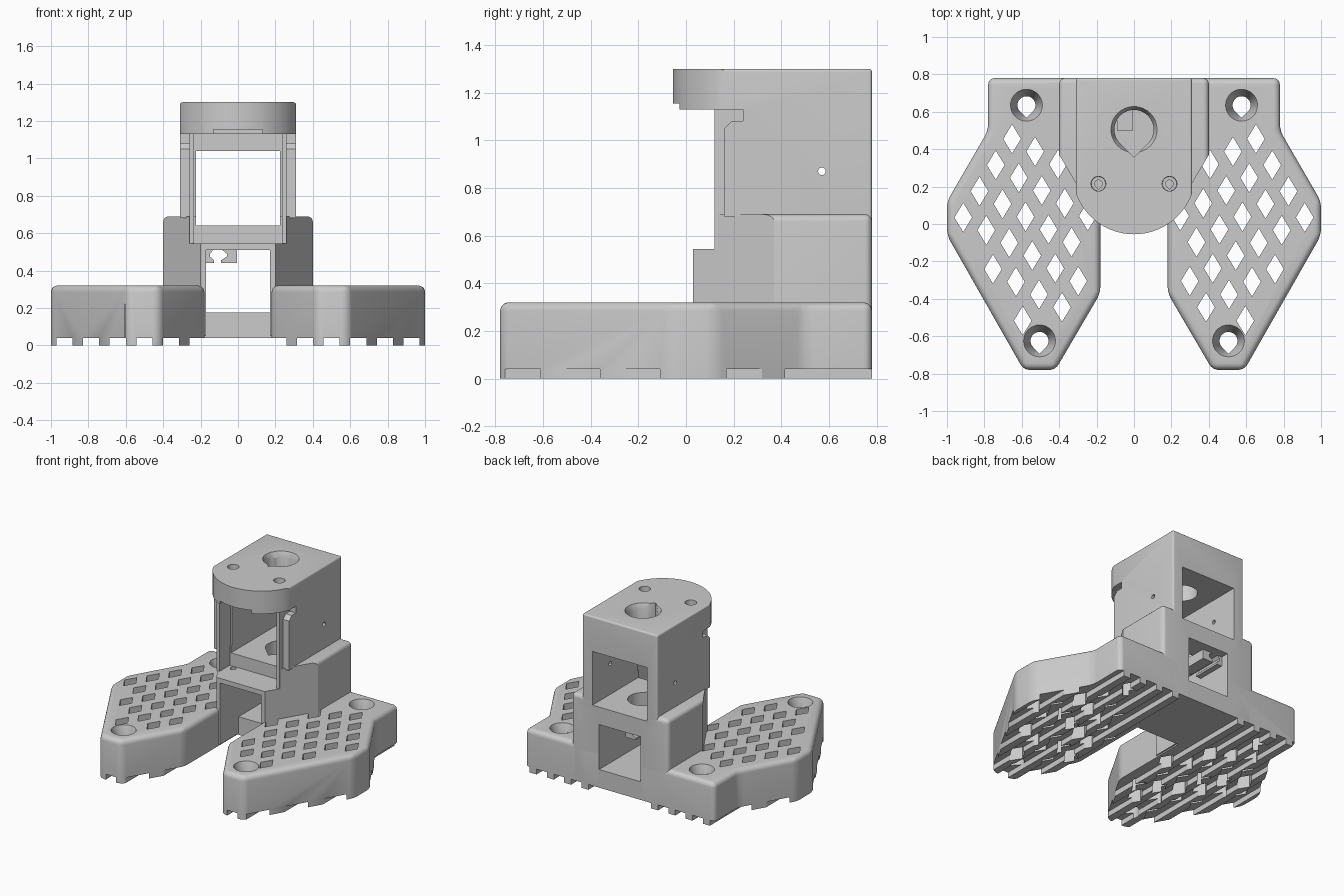
import bpy, bmesh, math

if "Cube" in bpy.data.objects:
    bpy.data.objects.remove(bpy.data.objects["Cube"])

def finish(name, bm):
    bmesh.ops.recalc_face_normals(bm, faces=bm.faces)
    me = bpy.data.meshes.new(name)
    bm.to_mesh(me)
    bm.free()
    ob = bpy.data.objects.new(name, me)
    bpy.context.collection.objects.link(ob)
    return ob

def prism(name, polys, lo, hi, axis='z', bevel=0, rule=None):
    """Extrude one or more outlines along an axis; bevel edges picked by rule."""
    put = {'z': lambda a, b, c: (a, b, c), 'y': lambda a, b, c: (a, c, b),
           'x': lambda a, b, c: (c, a, b)}[axis]
    bm = bmesh.new()
    for pts in polys:
        low = [bm.verts.new(put(a, b, lo)) for a, b in pts]
        top = [bm.verts.new(put(a, b, hi)) for a, b in pts]
        bm.faces.new(low[::-1])
        bm.faces.new(top)
        n = len(pts)
        for i in range(n):
            j = (i + 1) % n
            bm.faces.new((low[i], low[j], top[j], top[i]))
    bmesh.ops.recalc_face_normals(bm, faces=bm.faces)
    if bevel:
        edges = [e for e in bm.edges if rule(e.verts[0].co, e.verts[1].co)]
        bmesh.ops.bevel(bm, geom=edges, offset=bevel, segments=5, profile=0.5,
                        affect='EDGES', clamp_overlap=True)
    return finish(name, bm)

def rect(x0, x1, y0, y1):
    return [(x0, y0), (x1, y0), (x1, y1), (x0, y1)]

def box(name, x0, x1, y0, y1, z0, z1):
    return prism(name, [rect(x0, x1, y0, y1)], z0, z1)

def cone(name, x, y, z0, z1, r0, r1):
    ring = lambda r: [(x + r * math.cos(k * math.pi / 16), y + r * math.sin(k * math.pi / 16))
                      for k in range(32)]
    bm = bmesh.new()
    a = [bm.verts.new((*p, z0)) for p in ring(r0)]
    b = [bm.verts.new((*p, z1)) for p in ring(r1)]
    bm.faces.new(a[::-1])
    bm.faces.new(b)
    for i in range(32):
        j = (i + 1) % 32
        bm.faces.new((a[i], a[j], b[j], b[i]))
    return finish(name, bm)

def teardrop(x, y, r):
    pts = [(x, y - r * 1.414)]
    for k in range(25):
        t = math.radians(-45 + 270 * k / 24)
        pts.append((x + r * math.cos(t), y + r * math.sin(t)))
    return pts

def boolean(ob, tool, op='DIFFERENCE'):
    m = ob.modifiers.new('bool', 'BOOLEAN')
    m.operation, m.solver, m.object = op, 'EXACT', tool
    bpy.context.view_layer.objects.active = ob
    bpy.ops.object.modifier_apply(modifier=m.name)
    bpy.data.objects.remove(tool, do_unlink=True)

# Foot plates: outline, grip slats underneath, diamond lattice, screw holes
OUT = [(.18, -.37), (.42, -.78), (.59, -.78), (1, -.06), (1, .12), (.78, .5), (.78, .78), (.18, .78)]
SCREWS = [(.505, -.625), (.575, .635)]

def margin(x, y):
    d = 9
    for (ax, ay), (bx, by) in zip(OUT, OUT[1:] + OUT[:1]):
        if (ax, ay) == (.78, .5) or (bx, by) == (.78, .5):
            continue
        d = min(d, ((bx - ax) * (y - ay) - (by - ay) * (x - ax)) / math.hypot(bx - ax, by - ay))
    return d

diamonds = []
for i in range(-1, 7):
    for j in range(0, 7):
        x, y = .652 + .087 * i - .123 * j, .455 - .14 * i - .068 * j
        clear = min(math.hypot(x - a, y - b) for a, b in SCREWS)
        if margin(x, y) > .055 and clear > .13 and y < .5 and x > .23 + .59 * (y - .03):
            diamonds.append((x, y))

for side, s in (('left', -1), ('right', 1)):
    fl = lambda pts: [(s * x, y) for x, y in pts]

    def plate_edges(a, b):
        if min(a.z, b.z) > .3:
            return True
        return abs(a.z - b.z) > .1 and not (abs(a.x) < .2 and a.y > .7)
    plate = prism(side + '_foot_plate', [fl(OUT)], 0, .32, bevel=.035, rule=plate_edges)
    edges = [.1] + [.287 + .1425 * k + d for k in range(6) for d in (-.028, .028)]
    grooves = [fl(rect(edges[k], edges[k + 1], -1, 1)) for k in range(0, len(edges) - 1, 2)]
    boolean(plate, prism('groove_cutter', grooves, -.1, .04))
    holes = [fl([(x, y - .078), (x + .047, y), (x, y + .078), (x - .047, y)]) for x, y in diamonds]
    holes += [fl(teardrop(x, y, .048)) for x, y in SCREWS]
    boolean(plate, prism('hole_cutter', holes, -.1, .5))
    for x, y in SCREWS:
        boolean(plate, cone('sink_cutter', s * x, y, .2, .34, .045, .092))

# Floor bridge joining the plates
box('floor_bridge', -.18, .18, .25, .78, .04, .175)

# Lower housing with slanted front cheeks and stepped front ledge
lower = prism('lower_housing', [[(-.2, .03), (.2, .03), (.4, .37), (.4, .78), (-.4, .78), (-.4, .37)]],
              .05, .69, bevel=.03,
              rule=lambda a, b: (min(a.z, b.z) > .6 and max(a.y, b.y) > .5)
              or (abs(a.z - b.z) > .3 and a.y > .7))
boolean(lower, box('cut', -.17, .17, -.2, 1, -.1, .51))
boolean(lower, box('cut', -.6, .6, -.2, .12, .545, .9))
boolean(lower, box('cut', -.235, .235, -.2, .24, .545, .9))
boolean(lower, box('cut', -.225, .225, .2, 1, .64, .9))

# Upper housing with rounded nose cap
nose = []
for k in range(25):
    t = math.radians(-160 + 140 * k / 24)
    nose.append((.33 * math.cos(t), .275 + .33 * math.sin(t)))
upper = prism('upper_housing', [nose + [(.31, .78), (-.31, .78)]], .6, 1.3, bevel=.05,
              rule=lambda a, b: max(a.y, b.y) > .7 and (min(a.z, b.z) > 1.2 or abs(a.z - b.z) > .3))
boolean(upper, box('cut', -.6, .6, -.3, .24, .3, 1.13))
boolean(upper, box('cut', -.13, .13, -.3, .12, 1, 1.155))
boolean(upper, box('cut', -.225, .225, .1, 1, .5, 1.04))
boolean(upper, box('cut', -.235, .235, .1, .25, .5, 1.13))

# Big access hole through cap and shelf, small screw holes, side pin hole
for ob in (upper, lower):
    boolean(ob, prism('cut', [teardrop(0, .505, .105)], .4, 1.4))
    boolean(ob, prism('cut', [teardrop(s * .19, .215, .02) for s in (-1, 1)], .45, 1.4))
boolean(upper, cone('cut', 0, .505, 1.25, 1.31, .1, .128))
for s in (-1, 1):
    boolean(upper, cone('cut', s * .19, .215, 1.26, 1.31, .038, .04))
ring = [(.57 + .016 * math.cos(k * math.pi / 6), .87 + .016 * math.sin(k * math.pi / 6)) for k in range(12)]
boolean(upper, prism('cut', [ring], -.6, .6, 'x'))

# Front cheeks and side flanges of the motor pocket
for side, s in (('left', -1), ('right', 1)):
    lo, hi = sorted((s * .235, s * .26))
    box(side + '_cheek', lo, hi, .12, .25, .545, 1.14)
    lo, hi = sorted((s * .258, s * .31))
    prism(side + '_flange', [[(.16, .68), (.25, .68), (.25, 1.08), (.19, 1.08), (.16, 1.05)]], lo, hi, 'x')

# Cable clip under the shelf
prism('cable_clip', [
    [(-.005, .515), (-.005, .44), (-.09, .44), (-.09, .455), (-.06, .475), (-.06, .49), (-.09, .515)],
    [(-.175, .515), (-.175, .44), (-.128, .44), (-.128, .455), (-.15, .475), (-.15, .49), (-.128, .515)]],
    .5, .72, 'y')

for ob in bpy.context.scene.objects:
    bpy.ops.object.select_all(action='DESELECT')
    ob.select_set(True)
    bpy.context.view_layer.objects.active = ob
    bpy.ops.object.shade_smooth_by_angle(angle=math.radians(30))
